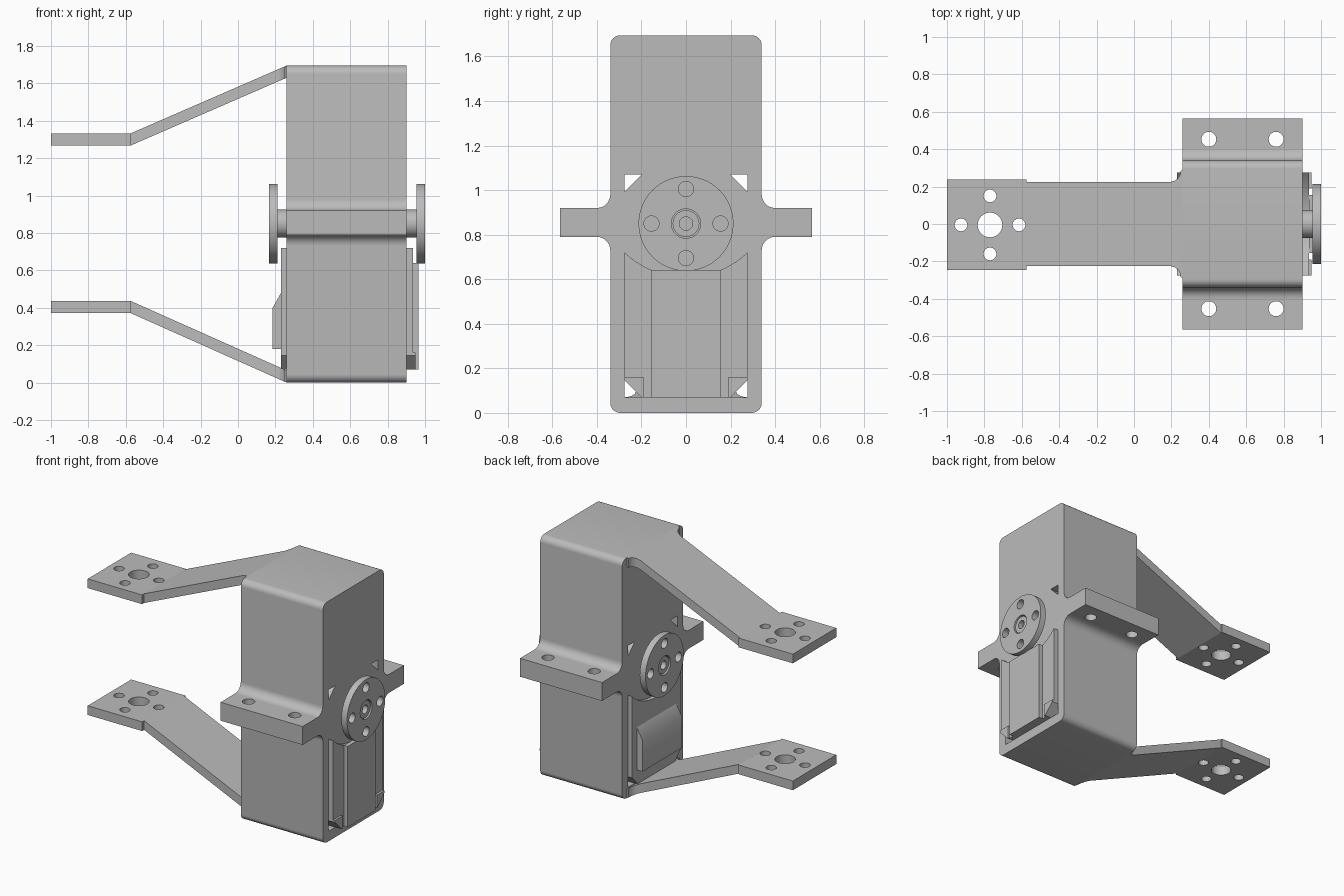
import bpy
import math
from mathutils import Matrix

cube = bpy.data.objects.get("Cube")
if cube:
    bpy.data.objects.remove(cube)

grey = bpy.data.materials.new("plain grey")
grey.use_nodes = True
grey.diffuse_color = (0.5, 0.5, 0.5, 1)
grey.node_tree.nodes["Principled BSDF"].inputs["Base Color"].default_value = (0.5, 0.5, 0.5, 1)

# Extrusion directions: the profile plane is (y, z), (x, z) or (x, y)
AXES = {
    "x": Matrix(((0, 0, 1, 0), (1, 0, 0, 0), (0, 1, 0, 0), (0, 0, 0, 1))),
    "y": Matrix(((1, 0, 0, 0), (0, 0, -1, 0), (0, 1, 0, 0), (0, 0, 0, 1))),
    "z": Matrix.Identity(4),
}


def arc(cx, cy, r, start, end, steps=8):
    angles = [math.radians(start + (end - start) * i / steps) for i in range(steps + 1)]
    return [(cx + r * math.cos(a), cy + r * math.sin(a)) for a in angles]


def circle(cx, cy, r, steps=32):
    return arc(cx, cy, r, 0, 360, steps)[:-1]


def rect(x0, x1, y0, y1):
    return [(x0, y0), (x1, y0), (x1, y1), (x0, y1)]


def mirrored(half):
    """Close a right-hand outline with its reflection."""
    return half + [(-u, v) for u, v in reversed(half)]


def prism(name, loops, lo, hi, axis="x"):
    """Extrude an outline, with any inner loops as holes, from lo to hi."""
    curve = bpy.data.curves.new(name, "CURVE")
    curve.dimensions = "2D"
    curve.fill_mode = "BOTH"
    curve.extrude = (hi - lo) / 2
    for loop in loops:
        spline = curve.splines.new("POLY")
        spline.points.add(len(loop) - 1)
        for point, (u, v) in zip(spline.points, loop):
            point.co = (u, v, 0, 1)
        spline.use_cyclic_u = True
    obj = bpy.data.objects.new(name, curve)
    bpy.context.collection.objects.link(obj)
    bpy.ops.object.select_all(action="DESELECT")
    obj.select_set(True)
    bpy.context.view_layer.objects.active = obj
    bpy.ops.object.convert(target="MESH")
    obj = bpy.context.view_layer.objects.active
    middle = (lo + hi) / 2 * (-1 if axis == "y" else 1)
    obj.data.transform(AXES[axis] @ Matrix.Translation((0, 0, middle)))
    bpy.ops.object.mode_set(mode="EDIT")
    bpy.ops.mesh.select_all(action="SELECT")
    bpy.ops.mesh.remove_doubles(threshold=0.0001)
    bpy.ops.mesh.dissolve_limited(angle_limit=0.01)
    bpy.ops.mesh.normals_make_consistent(inside=False)
    bpy.ops.mesh.quads_convert_to_tris()
    bpy.ops.object.mode_set(mode="OBJECT")
    bpy.ops.object.shade_smooth_by_angle(angle=math.radians(30))
    obj.data.materials.clear()
    obj.data.materials.append(grey)
    return obj


FRONT, BACK = 0.90, 0.26   # faces of the housing
AXLE = 0.85                # height of the axle

# Housing: rounded block with a through opening and filleted ear roots
half = (arc(0.295, 0.045, 0.045, -90, 0) + arc(0.40, 0.73, 0.06, 180, 90)
        + arc(0.40, 0.98, 0.06, 270, 180) + arc(0.295, 1.65, 0.045, 0, 90))
prism("housing", [mirrored(half), rect(-0.275, 0.275, 0.07, 1.07)], BACK, FRONT)

# Mounting ears with two screw holes each
for side, sign in (("left", 1), ("right", -1)):
    y0, y1 = sorted((sign * 0.40, sign * 0.565))
    holes = [circle(x, sign * 0.453, 0.04) for x in (0.40, 0.76)]
    prism(side + "_ear", [rect(BACK, FRONT, y0, y1)] + holes, 0.79, 0.92, "z")

# Motor with cut corners inside the opening
core = mirrored([(0.20, 0.07), (0.275, 0.145), (0.275, 0.995), (0.20, 1.07)])
prism("motor_core", [core], BACK, FRONT)

# Face plates with a hollowed upper edge
plate = [(-0.20, 0.07), (0.20, 0.07), (0.275, 0.145)]
plate += arc(0, 1.01, 0.40, -46.5, -133.5, 20) + [(-0.275, 0.145)]
prism("front_plate", [plate], FRONT, 0.935)
prism("back_plate", [plate], 0.23, BACK)
prism("front_ridge", [rect(-0.155, 0.155, 0.07, 0.64)], 0.935, 0.965)

# Small corner tabs at the foot of the front plate
for side, sign in (("left", 1), ("right", -1)):
    tab = [(0.19, 0.07), (0.20, 0.07), (0.275, 0.145), (0.275, 0.16), (0.19, 0.16)]
    prism(side + "_corner_tab", [[(sign * u, v) for u, v in tab]], 0.935, 0.95)

# Back cover with a sloping top
cover = [(0.185, 0.18), (0.23, 0.18), (0.23, 0.48), (0.185, 0.40)]
prism("back_cover", [cover], -0.22, 0.22, "y")

# Horn discs, collars and centre screws
horn_holes = [circle(0.155 * math.cos(a), AXLE + 0.155 * math.sin(a), 0.034)
              for a in (i * math.pi / 2 for i in range(4))]
horn = [circle(0, AXLE, 0.213, 64), circle(0, AXLE, 0.066)] + horn_holes
screw = [circle(0, AXLE, 0.06), circle(0, AXLE, 0.03)]
prism("front_horn", horn, 0.955, 1.0)
prism("front_collar", [circle(0, AXLE, 0.075)], FRONT, 0.957)
prism("front_screw", screw, 0.955, 0.992)
prism("back_horn", horn, 0.167, 0.212)
prism("back_collar", [circle(0, AXLE, 0.075)], 0.21, BACK)
prism("back_screw", screw, 0.175, 0.212)

# Bracket arms: a drilled end plate and a sloping strip that flares at the housing
END, THICK = -0.575, 0.065
bolt_holes = [circle(-0.77 + 0.155 * math.cos(a), -0.005 + 0.155 * math.sin(a), 0.034)
              for a in (i * math.pi / 2 for i in range(4))]
end_plate = [rect(-1.0, END, -0.247, 0.237), circle(-0.77, -0.005, 0.066)] + bolt_holes
flare = arc(0.19, 0.285, 0.06, -90, 0)
strip = [(END, -0.225)] + [(x, -y) for x, y in flare] + [(0.26, -0.285), (0.26, 0.285)]
strip += list(reversed(flare)) + [(END, 0.225)]
for level, base, root in (("upper", 1.267, 1.63), ("lower", 0.372, 0.0)):
    prism(level + "_end_plate", end_plate, base, base + THICK, "z")
    arm = prism(level + "_arm", [strip], 0, THICK, "z")
    slope = (root - base) / (BACK - END)
    for vertex in arm.data.vertices:
        vertex.co.z += base + slope * (vertex.co.x - END)
